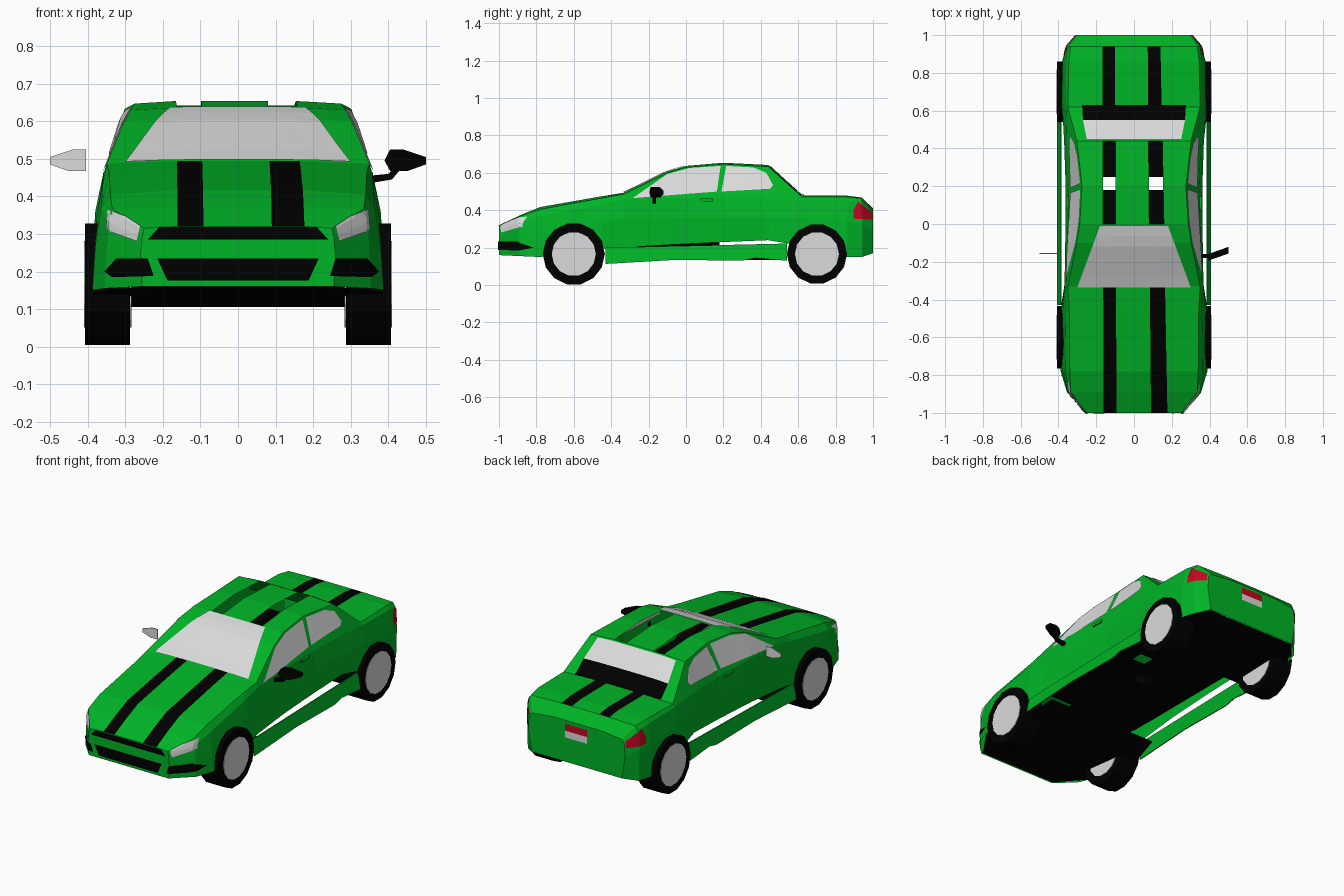
import bpy, bmesh, math
from mathutils import Vector, Matrix
from mathutils.bvhtree import BVHTree

cube = bpy.data.objects.get("Cube")
if cube:
    bpy.data.objects.remove(cube, do_unlink=True)


def material(name, r, g, b):
    m = bpy.data.materials.new(name)
    m.use_nodes = True
    m.diffuse_color = (r, g, b, 1)
    m.node_tree.nodes["Principled BSDF"].inputs["Base Color"].default_value = (r, g, b, 1)
    return m


GREEN = material("green_paint", 0.0, 0.46, 0.02)
BLACK = material("black", 0.0, 0.0, 0.0)
GREY = material("light_grey", 0.71, 0.71, 0.71)
RED = material("red_light", 0.55, 0.002, 0.014)


def finish(name, bm, *mats):
    mesh = bpy.data.meshes.new(name)
    bm.to_mesh(mesh)
    bm.free()
    for m in mats:
        mesh.materials.append(m)
    ob = bpy.data.objects.new(name, mesh)
    bpy.context.collection.objects.link(ob)


def sheet(name, polys, mat):
    bm = bmesh.new()
    for poly in polys:
        bm.faces.new([bm.verts.new(p) for p in poly])
    finish(name, bm, mat)


def prism(name, poly, push, mat):
    bm = bmesh.new()
    near = [bm.verts.new(p) for p in poly]
    far = [bm.verts.new(Vector(p) + Vector(push)) for p in poly]
    bm.faces.new(near)
    bm.faces.new(far[::-1])
    for i in range(len(poly)):
        bm.faces.new((near[i - 1], far[i - 1], far[i], near[i]))
    bmesh.ops.recalc_face_normals(bm, faces=bm.faces)
    finish(name, bm, mat)


def box(name, lo, hi, mat):
    x, y, z = lo
    X, Y, Z = hi
    prism(name, [(x, y, z), (X, y, z), (X, Y, z), (x, Y, z)], (0, 0, Z - z), mat)


# Body shell: y, lower edge, waist, belt, roof or hood edge (x, z pairs), centre height
STATIONS = [
    (-1.00, (.255, .16), (.26, .24), (.255, .29), (.25, .315), .32),
    (-.89, (.355, .155), (.35, .25), (.345, .33), (.335, .367), .372),
    (-.78, (.388, .15), (.38, .27), (.365, .37), (.34, .405), .417),
    (-.45, (.385, .195), (.377, .34), (.36, .43), (.343, .465), .475),
    (-.33, (.368, .20), (.368, .36), (.358, .46), (.35, .487), .494),
    (-.10, (.358, .215), (.364, .36), (.354, .466), (.303, .60), .608),
    (.00, (.357, .22), (.362, .36), (.35, .466), (.287, .63), .637),
    (.20, (.357, .23), (.362, .36), (.345, .466), (.275, .647), .654),
    (.44, (.36, .24), (.37, .36), (.355, .466), (.302, .633), .642),
    (.62, (.39, .21), (.38, .36), (.36, .455), (.35, .472), .478),
    (.86, (.38, .15), (.378, .34), (.36, .45), (.345, .472), .478),
    (.94, (.355, .15), (.36, .33), (.35, .44), (.335, .463), .468),
    (1.00, (.29, .17), (.31, .30), (.305, .375), (.29, .395), .41),
]
bm = bmesh.new()
rows = []
for y, *side, top in STATIONS:
    # Stripe borders taper a little towards the back
    lines = (-.164 - .003 * y, -.097 - .005 * y, .081 - .009 * y, .158 - .019 * y)
    ring = ([(-x, z) for x, z in side] + [(x, top) for x in lines]
            + [(x, z) for x, z in reversed(side)])
    rows.append([bm.verts.new((x, y, z)) for x, z in ring])
for a, b in zip(rows, rows[1:]):
    y0 = a[0].co.y
    for i in range(len(a) - 1):
        stripe = i in (4, 6)
        if stripe and -.01 < y0 < .43:
            continue  # open roof slots
        f = bm.faces.new((a[i], a[i + 1], b[i + 1], b[i]))
        f.material_index = int(stripe and (y0 < -.4 or .6 < y0 < .9))
bm.faces.new(rows[0])
bm.faces.new(rows[-1][::-1])
bmesh.ops.recalc_face_normals(bm, faces=bm.faces)
tree = BVHTree.FromBMesh(bm)
finish("body", bm, GREEN, BLACK)


def decal(name, outline, axis, sign, mat, lift=.005):
    """Thin panel laid on the body by projecting an outline along an axis."""
    out = Vector([sign if k == axis else 0 for k in range(3)])
    bm = bmesh.new()
    pts = []
    for a, b in outline:
        p = [a, b]
        p.insert(axis, sign * 3)
        pts.append(bm.verts.new(p))
    bm.faces.new(pts)
    bmesh.ops.triangulate(bm, faces=bm.faces)
    bmesh.ops.subdivide_edges(bm, edges=bm.edges, cuts=5, use_grid_fill=True)
    for v in bm.verts:
        hit = tree.ray_cast(v.co, -out)[0]
        if hit is None:
            flat = v.co.copy()
            flat[axis] = sign * .95
            hit = tree.find_nearest(flat)[0]
        v.co = hit + out * lift
    bm.normal_update()
    if sum(f.normal.dot(out) for f in bm.faces) * lift < 0:
        bmesh.ops.reverse_faces(bm, faces=bm.faces)
    finish(name, bm, mat)


def trapezoid(low, high, z0, z1):
    return [(-low, z0), (low, z0), (high, z1), (-high, z1)]


# Glass front and back
decal("windshield", trapezoid(.30, .18, -.335, -.01), 2, 1, GREY)
decal("rear_window", trapezoid(.25, .27, .45, .55), 2, 1, GREY)
decal("rear_window_band", trapezoid(.27, .275, .55, .63), 2, 1, BLACK)

# Front grilles
decal("upper_grille", trapezoid(.24, .21, .285, .318), 1, -1, BLACK)
decal("lower_grille", trapezoid(.188, .215, .176, .235), 1, -1, BLACK)

# Number plate
decal("plate_base", trapezoid(.07, .07, .313, .352), 1, 1, GREY)
decal("plate_top", trapezoid(.07, .07, .352, .392), 1, 1, RED)

FRONT_WINDOW = [(-.285, .465), (-.165, .54), (-.10, .594), (.02, .626), (.185, .637), (.165, .50)]
REAR_WINDOW = [(.19, .50), (.215, .637), (.36, .629), (.43, .60), (.465, .535), (.45, .515)]
LAMP = [(.26, .322), (.27, .281), (.352, .31), (.348, .366), (.30, .348)]
FOG = [(.235, .188), (.345, .185), (.366, .20), (.335, .234), (.25, .234)]
TAIL = [(.895, .355), (.998, .35), (.995, .39), (.92, .446), (.895, .40)]

for s, side in ((1, "left"), (-1, "right")):
    # Side glass, with an inner face seen through the roof slots
    for part, outline in (("front", FRONT_WINDOW), ("rear", REAR_WINDOW)):
        decal(f"{side}_{part}_window", outline, 0, s, GREY)
        decal(f"{side}_{part}_window_inside", outline, 0, s, GREY, -.005)
    decal(side + "_headlight", [(s * x, z) for x, z in LAMP], 1, -1, GREY)
    decal(side + "_fog_vent", [(s * x + .01, z) for x, z in FOG], 1, -1, BLACK)
    decal(side + "_tail_light", TAIL, 0, s, RED)
    box(side + "_door_handle", (s * .353 - .006, .075, .447), (s * .353 + .006, .145, .463), GREEN)

    # Sill panel standing clear of the body
    low = [(-.43, .113), (-.05, .135), (.30, .13), (.37, .145), (.54, .13)]
    prism(side + "_sill", [(s * .408, y, z) for y, z in low]
          + [(s * .39, .54, .222), (s * .39, -.43, .20)], (s * -.006, 0, 0), GREEN)

    # Wheels
    for end, y, r in (("front", -.60, .166), ("rear", .70, .161)):
        for part, rad, width, mat in (("tyre", r, .12, BLACK), ("hub", .118, .126, GREY)):
            bm = bmesh.new()
            place = Matrix.Translation((s * .347, y, .166)) @ Matrix.Rotation(math.pi / 2, 4, "Y")
            bmesh.ops.create_cone(bm, cap_ends=True, segments=14, radius1=rad, radius2=rad,
                                  depth=width, matrix=place)
            finish(f"{side}_{end}_{part}", bm, mat)

# Mirrors: a swept black housing on one side, a bare glass on the other
SHELL = [(.39, .495), (.405, .525), (.44, .525), (.5, .505), (.5, .485), (.45, .467), (.405, .468)]
prism("left_mirror", [(x, -.195 + (x - .39) * .35, z) for x, z in SHELL], (0, .035, 0), BLACK)
prism("left_mirror_arm", [(.35, -.18, .435), (.41, -.18, .445), (.435, -.18, .475),
                          (.415, -.18, .475), (.40, -.18, .46), (.35, -.18, .455)], (0, .02, 0), BLACK)
prism("right_mirror_glass", [(-x, -.16, z) for x, z in SHELL[1:]], (0, .006, 0), GREY)


# Underbody and cabin floor: sheets with two openings below the roof slots
def strip(x0, x1, y0, y1, z):
    return [(x0, y0, z), (x1, y0, z), (x1, y1, z), (x0, y1, z)]


def panel(half0, y0, z0, half1, y1, z1):
    return [(-half0, y0, z0), (half0, y0, z0), (half1, y1, z1), (-half1, y1, z1)]


def slotted(half, y0, y1, z):
    return [strip(-half, half, y0, .18, z), strip(-half, half, .25, y1, z),
            strip(-half, -.166, .18, .25, z), strip(-.094, .076, .18, .25, z),
            strip(.16, half, .18, .25, z)]


sheet("underbody", [
    panel(.25, -.99, .16, .385, -.8, .145),
    panel(.385, -.8, .145, .385, -.43, .105),
    panel(.385, -.43, .105, .36, -.27, .14),
    panel(.37, .52, .14, .355, .92, .152),
    panel(.355, .92, .152, .29, .995, .17),
] + slotted(.2, -.27, .52, .14), BLACK)
sheet("cabin_floor", slotted(.35, -.42, .6, .27), BLACK)
box("centre_tunnel", (-.07, -.3, .14), (.07, .18, .235), BLACK)
box("exhaust_box", (-.15, .3, .135), (.05, .5, .16), BLACK)
